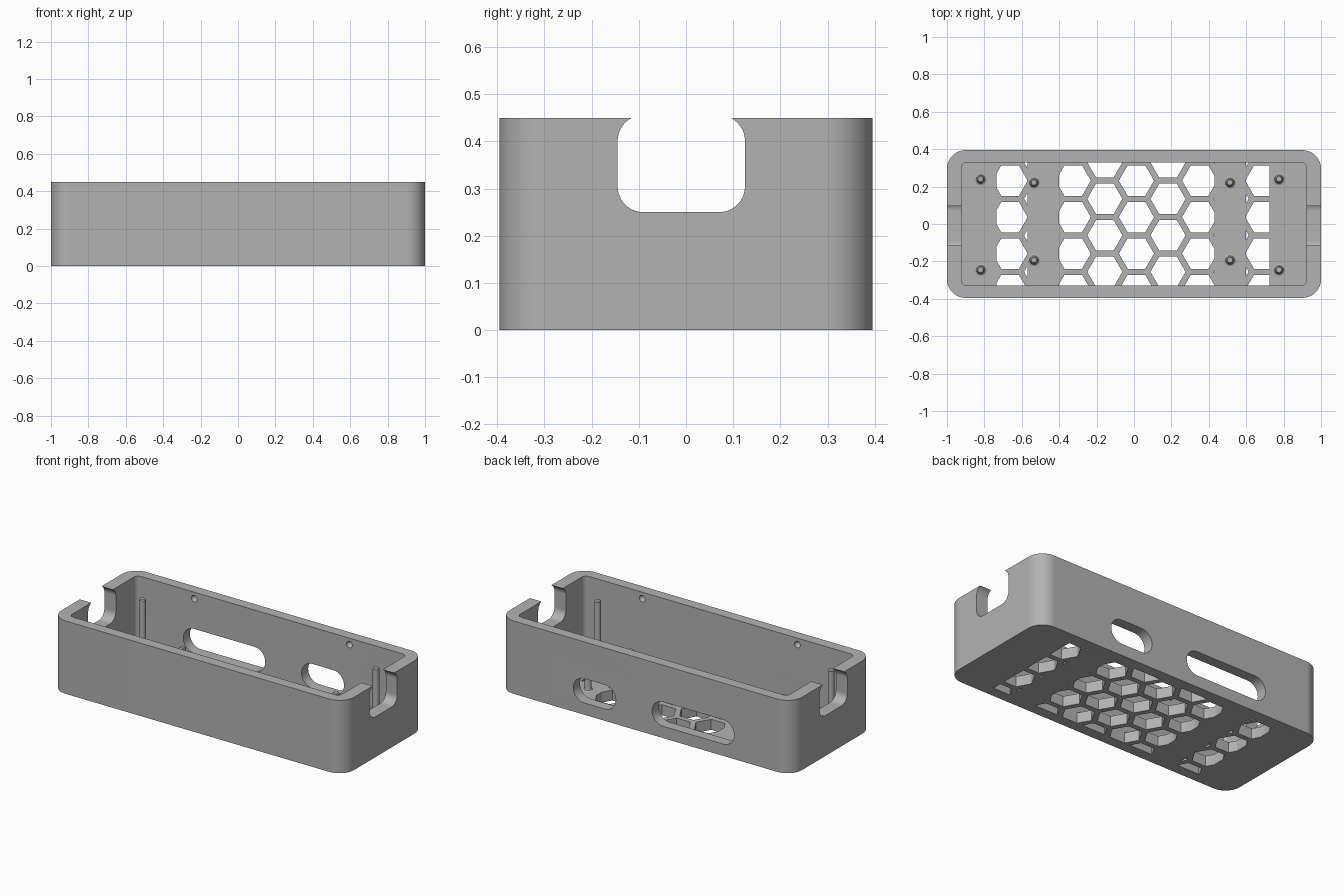
import bpy, bmesh
from math import sin, cos, pi, radians, sqrt
from mathutils import Vector

if "Cube" in bpy.data.objects:
    bpy.data.objects.remove(bpy.data.objects["Cube"], do_unlink=True)

LENGTH, WIDTH, HEIGHT = 2.0, 0.79, 0.45
INNER_X, INNER_Y, FLOOR = 0.922, 0.33, 0.065

grey = bpy.data.materials.new("plain grey")
grey.use_nodes = True
grey.diffuse_color = (0.45, 0.45, 0.45, 1)
grey.node_tree.nodes["Principled BSDF"].inputs["Base Color"].default_value = grey.diffuse_color


def rounded_rect(x0, x1, y0, y1, r, steps=10):
    """Counter-clockwise outline of a rectangle with round corners."""
    corners = [(x1 - r, y1 - r), (x0 + r, y1 - r), (x0 + r, y0 + r), (x1 - r, y0 + r)]
    return [(cx + r * cos((q + i / steps) * pi / 2), cy + r * sin((q + i / steps) * pi / 2))
            for q, (cx, cy) in enumerate(corners) for i in range(steps + 1)]


def clip(poly, axis, limit, sign):
    """Keep the part of a polygon where sign * (coordinate - limit) <= 0."""
    out = []
    for a, b in zip(poly, poly[1:] + poly[:1]):
        da, db = sign * (a[axis] - limit), sign * (b[axis] - limit)
        if da <= 0:
            out.append(a)
        if da * db < 0:
            t = da / (da - db)
            out.append((a[0] + t * (b[0] - a[0]), a[1] + t * (b[1] - a[1])))
    return out


def add_prism(bm, outline, low, high, axis="z"):
    """Extrude an outline along an axis."""
    place = {"z": lambda u, v, d: (u, v, d),
             "x": lambda u, v, d: (d, u, v),
             "y": lambda u, v, d: (u, d, v)}[axis]
    bottom = [bm.verts.new(place(u, v, low)) for u, v in outline]
    top = [bm.verts.new(place(u, v, high)) for u, v in outline]
    bm.faces.new(bottom[::-1])
    bm.faces.new(top)
    n = len(outline)
    for i in range(n):
        j = (i + 1) % n
        bm.faces.new((bottom[i], bottom[j], top[j], top[i]))


def finish(bm, name):
    bmesh.ops.recalc_face_normals(bm, faces=bm.faces[:])
    mesh = bpy.data.meshes.new(name)
    bm.to_mesh(mesh)
    bm.free()
    mesh.materials.append(grey)
    obj = bpy.data.objects.new(name, mesh)
    bpy.context.collection.objects.link(obj)
    return obj


def select_only(obj):
    bpy.ops.object.select_all(action="DESELECT")
    obj.select_set(True)
    bpy.context.view_layer.objects.active = obj


def cut(target, bm):
    """Subtract a cutter and throw it away."""
    cutter = finish(bm, "cutter")
    cutter.hide_render = True
    mod = target.modifiers.new("cut", "BOOLEAN")
    mod.operation, mod.solver, mod.object = "DIFFERENCE", "EXACT", cutter
    select_only(target)
    bpy.ops.object.modifier_apply(modifier=mod.name)
    bpy.data.objects.remove(cutter, do_unlink=True)


# Outer shell with rounded bottom edge
bm = bmesh.new()
add_prism(bm, rounded_rect(-LENGTH / 2, LENGTH / 2, -WIDTH / 2, WIDTH / 2, 0.1), 0, HEIGHT)
rim = [e for e in bm.edges if all(v.co.z < 0.001 for v in e.verts)]
bmesh.ops.bevel(bm, geom=rim, offset=0.03, segments=5, profile=0.5, affect="EDGES")
case = finish(bm, "case_tray")

# Open cavity
bm = bmesh.new()
add_prism(bm, rounded_rect(-INNER_X, INNER_X, -INNER_Y, INNER_Y, 0.03, 6), FLOOR, 0.6)
cut(case, bm)

# Cable notches in both end walls
bm = bmesh.new()
add_prism(bm, rounded_rect(-0.145, 0.125, 0.25, 0.456, 0.055), -1.2, 1.2, "x")
cut(case, bm)

# Port slots in the back wall
bm = bmesh.new()
for x0, x1 in ((-0.605, -0.045), (0.203, 0.493)):
    add_prism(bm, rounded_rect(x0, x1, 0.073, 0.223, 0.074), 0.25, 0.5, "y")
cut(case, bm)

# Lid snap dimples in the long walls
bm = bmesh.new()
for x in (-0.53, 0.53):
    for y in (-INNER_Y, INNER_Y):
        ball = bmesh.ops.create_uvsphere(bm, u_segments=16, v_segments=10, radius=0.02)
        bmesh.ops.translate(bm, verts=ball["verts"], vec=Vector((x, y, 0.41)))
cut(case, bm)

# Honeycomb vents, interrupted by the solid mounting strips
PITCH, RADIUS = 0.195, 0.094
bm = bmesh.new()
for left, right in ((-0.735, -0.57), (-0.4, 0.43), (0.6, 0.725)):
    for col in range(-5, 6):
        for row in range(-3, 4):
            cx = 0.013 + col * PITCH * sqrt(3) / 2
            cy = 0.037 + (row + (col % 2) / 2) * PITCH
            cell = [(cx + RADIUS * cos(k * pi / 3), cy + RADIUS * sin(k * pi / 3)) for k in range(6)]
            for axis, limit, sign in ((0, left, -1), (0, right, 1),
                                      (1, 0.001 - INNER_Y, -1), (1, INNER_Y - 0.001, 1)):
                cell = clip(cell, axis, limit, sign)
            if len(cell) > 2:
                add_prism(bm, cell, -0.1, FLOOR + 0.05)
cut(case, bm)


def post(name, x, y, top):
    """Round pin with a flared foot, turned from a profile."""
    foot, r = 0.032, 0.019
    profile = [(foot, FLOOR - 0.01), (foot, FLOOR), (0.024, FLOOR + 0.004), (r, FLOOR + 0.013),
               (r, top - 0.005), (r - 0.005, top)]
    bm = bmesh.new()
    sides = 20
    rings = [[bm.verts.new((x + pr * cos(2 * pi * i / sides), y + pr * sin(2 * pi * i / sides), z))
              for i in range(sides)] for pr, z in profile]
    for a, b in zip(rings, rings[1:]):
        for i in range(sides):
            j = (i + 1) % sides
            bm.faces.new((a[i], a[j], b[j], b[i]))
    bm.faces.new(rings[0][::-1])
    bm.faces.new(rings[-1])
    return finish(bm, name)


# Tall outer posts and short inner posts
parts = [case]
for side, sx in (("right", 0), ("left", 1)):
    for end, sy in (("front", 0), ("back", 1)):
        parts.append(post(f"tall_post_{end}_{side}", (-0.82, 0.775)[sx], (-0.245, 0.24)[sy], 0.367))
        parts.append(post(f"short_post_{end}_{side}", (-0.535, 0.513)[sx], (-0.193, 0.222)[sy], 0.152))

# Smooth rounds, crisp edges
for obj in parts:
    select_only(obj)
    bpy.ops.object.shade_smooth_by_angle(angle=radians(30))
    mod = obj.modifiers.new("even_normals", "WEIGHTED_NORMAL")
    mod.keep_sharp = True
